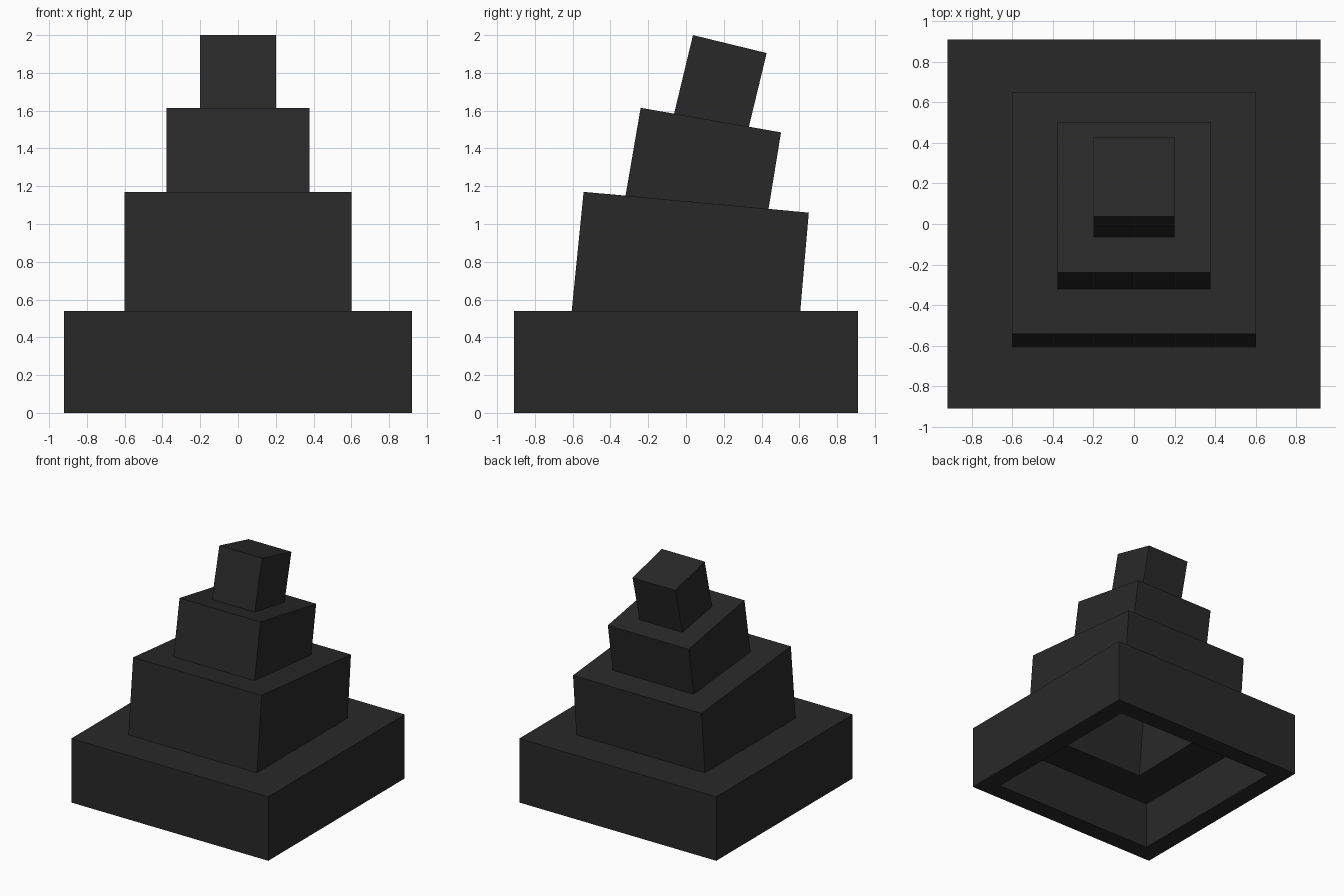
import bpy, bmesh

if "Cube" in bpy.data.objects:
    bpy.data.objects.remove(bpy.data.objects["Cube"])

# Each tier: half width, side profile (front/back bottom, front/back top as y,z), wall, ceiling thickness
TIERS = [
    (0.92, (-0.91, 0.00), (0.91, 0.00), (-0.91, 0.54), (0.91, 0.54), 0.155, 0.14),
    (0.60, (-0.605, 0.54), (0.605, 0.54), (-0.542, 1.17), (0.65, 1.06), 0.165, 0.14),
    (0.378, (-0.32, 1.15), (0.437, 1.08), (-0.24, 1.615), (0.503, 1.485), 0.13, 0.12),
    (0.20, (-0.063, 1.584), (0.333, 1.515), (0.037, 2.00), (0.427, 1.905), 0.09, 0.09),
]


def mix(a, b, t):
    return tuple(p + (q - p) * t for p, q in zip(a, b))


def ring(bm, tier, v, inner=False):
    """Rectangle across a leaning tier at height fraction v."""
    hx, fb, bb, ft, bt, wall, _ = tier
    f, b = mix(fb, ft, v), mix(bb, bt, v)
    if inner:
        k = wall / (2 * hx)
        f, b, hx = mix(f, b, k), mix(b, f, k), hx - wall
    return [bm.verts.new(c) for c in
            ((-hx, *f), (hx, *f), (hx, *b), (-hx, *b))]


bm = bmesh.new()

# Outer stepped skin, bottom to top
outer = []
for t in TIERS:
    outer += [ring(bm, t, 0), ring(bm, t, 1)]

# Hollow inside following the same lean
inner, below = [], 0
for t in TIERS:
    height = t[3][1] - t[1][1]
    inner += [ring(bm, t, -below / height, True),
              ring(bm, t, 1 - t[6] / height, True)]
    below = t[6]

rings = outer[::-1] + inner
for a, b in zip(outer[1:], outer):
    for i in range(4):
        j = (i + 1) % 4
        bm.faces.new((b[i], b[j], a[j], a[i]))
for a, b in zip(inner[1:], inner):
    for i in range(4):
        j = (i + 1) % 4
        bm.faces.new((a[i], a[j], b[j], b[i]))

# Top, inner roof and bottom rim
bm.faces.new(outer[-1])
bm.faces.new(inner[-1][::-1])
for i in range(4):
    j = (i + 1) % 4
    bm.faces.new((inner[0][i], inner[0][j], outer[0][j], outer[0][i]))
bmesh.ops.recalc_face_normals(bm, faces=bm.faces)

mesh = bpy.data.meshes.new("stepped_tower")
bm.to_mesh(mesh)
bm.free()

# Near-black finish
mat = bpy.data.materials.new("charcoal")
mat.diffuse_color = (0.022, 0.022, 0.022, 1)
mat.use_nodes = True
mat.node_tree.nodes["Principled BSDF"].inputs["Base Color"].default_value = mat.diffuse_color
mesh.materials.append(mat)
tower = bpy.data.objects.new("stepped_tower", mesh)
bpy.context.collection.objects.link(tower)
